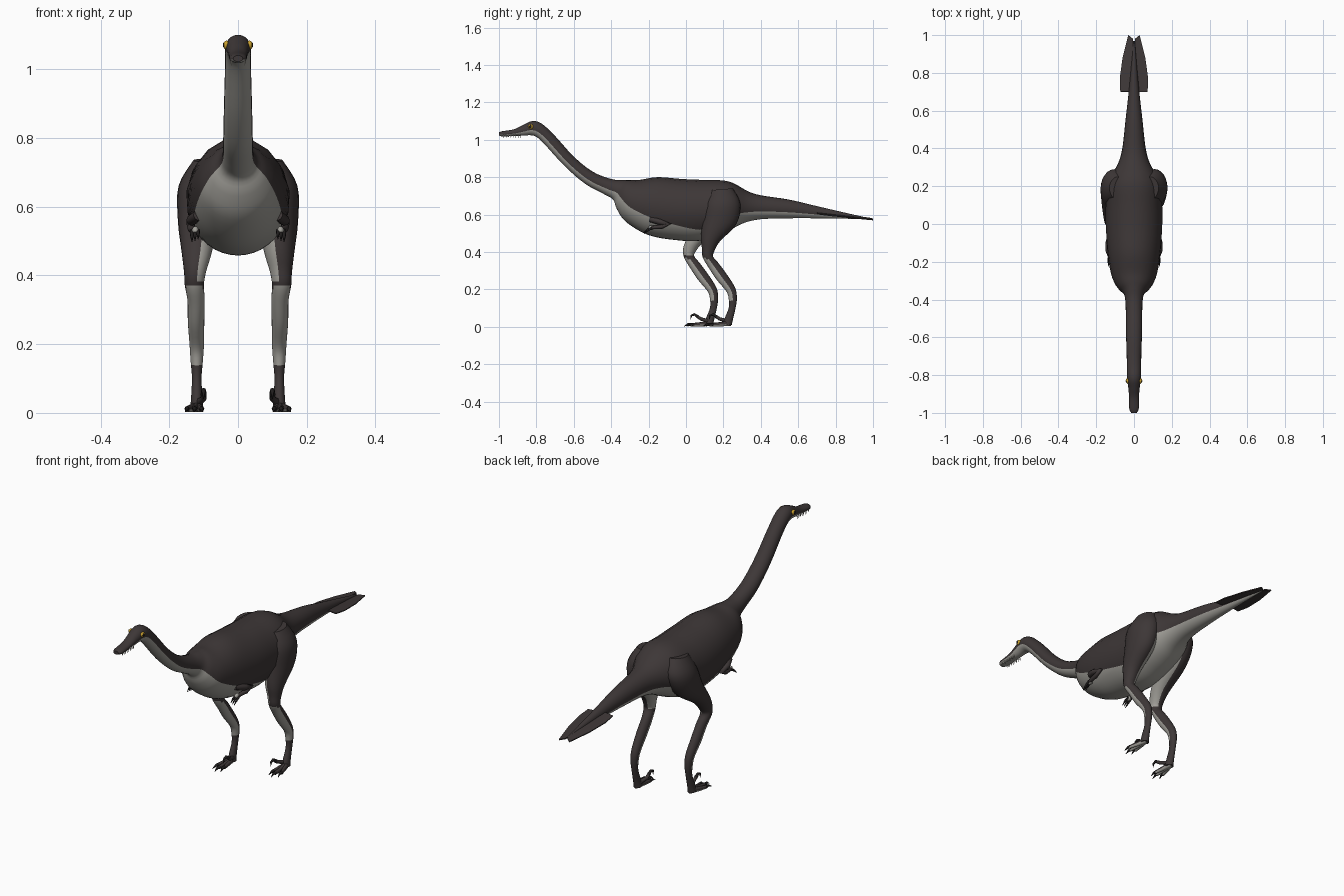
import bpy, bmesh, math
from mathutils import Vector

cube = bpy.data.objects.get("Cube")
if cube:
    bpy.data.objects.remove(cube, do_unlink=True)


def material(name, rgb):
    mat = bpy.data.materials.new(name)
    mat.use_nodes = True
    colour = (*rgb, 1)
    mat.diffuse_color = colour
    mat.node_tree.nodes["Principled BSDF"].inputs["Base Color"].default_value = colour
    return mat


DARK = material("dark plumage", (.047, .038, .038))
LIGHT = material("pale underside", (.36, .35, .32))
BLACK = material("black claw", (.015, .013, .013))
GOLD = material("gold eye", (.6, .36, .03))
IVORY = material("ivory tooth", (.6, .57, .5))


def finish(bm, name, mats):
    mesh = bpy.data.meshes.new(name)
    bm.to_mesh(mesh)
    bm.free()
    for mat in mats:
        mesh.materials.append(mat)
    obj = bpy.data.objects.new(name, mesh)
    bpy.context.collection.objects.link(obj)
    return obj


def smooth_rows(rows, steps):
    """Catmull-Rom interpolation of section rows."""
    result = []
    for i in range(len(rows) - 1):
        quad = [rows[max(i - 1, 0)], rows[i], rows[i + 1], rows[min(i + 2, len(rows) - 1)]]
        for s in range(steps):
            t = s / steps
            result.append([b + t * (c - a) / 2
                           + t * t * (a - 2.5 * b + 2 * c - d / 2)
                           + t ** 3 * (1.5 * (b - c) + (d - a) / 2)
                           for a, b, c, d in zip(*quad)])
    return result + [rows[-1]]


def loft(name, rows, share, rule=None, steps=4, arc=12):
    """Rows: x, far edge y z, under edge y z, half width. The under arc is its own band."""
    bm = bmesh.new()
    rings = []
    for x, ya, za, yb, zb, hw in smooth_rows(rows, steps):
        far, under = Vector((x, ya, za)), Vector((x, yb, zb))
        mid, up = (far + under) / 2, (far - under) / 2
        edge = math.asin(2 * share(ya) - 1)
        angles = [math.pi - edge + (math.pi + 2 * edge) * k / arc for k in range(arc)]
        angles += [edge + (math.pi - 2 * edge) * k / arc for k in range(arc)]
        rings.append([bm.verts.new(mid + up * math.sin(a) + Vector((hw * math.cos(a), 0, 0)))
                      for a in angles])
    n = 2 * arc
    lower = []
    for r, s in zip(rings, rings[1:]):
        for k in range(n):
            face = bm.faces.new((r[k], r[(k + 1) % n], s[(k + 1) % n], s[k]))
            if k < arc:
                lower.append(face)
    bm.faces.new(rings[0])
    bm.faces.new(rings[-1])
    bmesh.ops.recalc_face_normals(bm, faces=bm.faces)
    under_faces = set(lower)
    for face in bm.faces:
        face.smooth = len(face.verts) == 4
        inside = face in under_faces
        if rule:
            inside = rule(face.calc_center_median(), face.normal, inside)
        face.material_index = int(inside)
    return finish(bm, name, [DARK, LIGHT])


def limb(name, points, mat):
    """Tapered round path; points are x, y, z, radius."""
    curve = bpy.data.curves.new(name, "CURVE")
    curve.dimensions = "3D"
    curve.bevel_depth = 1
    curve.bevel_resolution = 2
    curve.use_fill_caps = True
    spline = curve.splines.new("POLY")
    spline.points.add(len(points) - 1)
    for p, (x, y, z, r) in zip(spline.points, points):
        p.co, p.radius = (x, y, z, 1), r
    curve.materials.append(mat)
    bpy.context.collection.objects.link(bpy.data.objects.new(name, curve))


def ball(name, centre, size, mat):
    bm = bmesh.new()
    bmesh.ops.create_uvsphere(bm, u_segments=12, v_segments=8, radius=1)
    for v in bm.verts:
        v.co = Vector(centre) + Vector(a * b for a, b in zip(v.co, size))
    for face in bm.faces:
        face.smooth = True
    finish(bm, name, [mat])


# Head, neck, trunk and tail in one skin
BODY = [
    (-1, 1.04, -1, 1.022, .014), (-.98, 1.046, -.98, 1.018, .025),
    (-.92, 1.056, -.92, 1.02, .026), (-.87, 1.08, -.87, 1.022, .03),
    (-.82, 1.1, -.83, 1.024, .036), (-.77, 1.085, -.8, 1.015, .038),
    (-.7, 1.02, -.76, .98, .038), (-.6, .91, -.65, .86, .041),
    (-.5, .83, -.54, .765, .043), (-.4, .79, -.44, .71, .045),
    (-.34, .785, -.39, .68, .055), (-.3, .785, -.37, .63, .085),
    (-.25, .785, -.32, .56, .115), (-.15, .8, -.2, .49, .138),
    (-.02, .79, -.05, .463, .15), (.1, .785, .07, .46, .15),
    (.2, .782, .17, .49, .145), (.26, .765, .24, .52, .125),
    (.33, .725, .31, .555, .085), (.4, .703, .4, .575, .062),
    (.55, .68, .55, .58, .045), (.7, .645, .7, .58, .028),
    (.85, .61, .85, .578, .014), (.97, .583, .97, .574, .004)]
BAND = [(-1.1, .36), (-.3, .36), (-.15, .3), (.1, .18), (.25, .33), (1.1, .3)]


def belly_share(y):
    for (a, f), (b, g) in zip(BAND, BAND[1:]):
        if a <= y <= b:
            return f + (g - f) * (y - a) / (b - a)
    return .3


loft("body", [(0, *row) for row in BODY], belly_share)

# Leg sections: x, back edge, front edge, half width
LEG = [
    (.085, .25, .74, .13, .73, .045), (.105, .29, .66, .1, .66, .068),
    (.115, .27, .55, .09, .57, .06), (.12, .18, .455, .08, .48, .044),
    (.125, .15, .4, .085, .42, .032), (.127, .145, .375, .09, .37, .028),
    (.122, .17, .345, .125, .31, .025), (.122, .215, .285, .165, .25, .024),
    (.12, .262, .21, .215, .19, .021), (.12, .272, .155, .228, .15, .018),
    (.12, .265, .1, .228, .1, .014), (.12, .25, .035, .205, .04, .017),
    (.12, .245, .01, .205, .012, .02)]

for side, word, stride in ((1, "left", 0), (-1, "right", -.1)):
    def shift(z):
        return stride * min(1, max(0, (.62 - z) / .2))

    def leg_rule(c, normal, front):
        if c.z > .38:
            return c.z < .6 and normal.x * side < -.25
        return front and .14 < c.z < .365

    loft(word + "_leg",
         [(side * x, ya + shift(za), za, yb + shift(zb), zb, hw)
          for x, ya, za, yb, zb, hw in LEG], lambda y: .5, leg_rule)

    # Three toes with claws, and the raised inner claw
    for toe, (spread, reach) in enumerate(((-.014, .14), (.006, .125), (.028, .145))):
        x0, x1 = side * .12, side * (.12 + spread)
        y0, y1 = .24 + stride, reach + stride
        loft(f"{word}_toe_{toe}",
             [(x0, y0, .035, y0, .004, .012),
              ((x0 + x1) / 2, (y0 + y1) / 2, .026, (y0 + y1) / 2, .002, .01),
              (x1, y1, .02, y1, .002, .007)], lambda y: .4, steps=2, arc=5)
        limb(f"{word}_toe_claw_{toe}",
             [(x1, y1 + .005, .012, .008), (x1, y1 - .015, .013, .006),
              (x1 + side * spread / 5, y1 - .035, .003, .001)], BLACK)
    xi = side * .1
    limb(word + "_raised_toe",
         [(side * .115, .22 + stride, .03, .011), (xi, .18 + stride, .042, .009),
          (xi, .16 + stride, .055, .008)], DARK)
    limb(word + "_sickle_claw",
         [(xi, .165 + stride, .052, .009), (xi, .145 + stride, .066, .007),
          (xi, .128 + stride, .06, .005), (xi, .125 + stride, .04, .001)], BLACK)

    # Small folded arm
    limb(word + "_arm",
         [(side * .115, -.19, .575, .016), (side * .135, -.14, .56, .016),
          (side * .138, -.09, .55, .012), (side * .135, -.13, .535, .012),
          (side * .127, -.185, .53, .009)], DARK)
    ball(word + "_palm", (side * .124, -.185, .53), (.01, .016, .013), LIGHT)
    for k in range(3):
        x = side * (.116 + .009 * k)
        limb(f"{word}_finger_{k}",
             [(x, -.18, .53, .006), (x, -.205, .522 - .004 * k, .005),
              (x, -.225, .505 - .004 * k, .001)], BLACK)

    # Tail feather vane
    bm = bmesh.new()
    outline = [(0, .7), (.072, .7), (.075, .77), (.06, .88), (.03, 1), (.005, .98)]
    bm.faces.new([bm.verts.new((side * x, y, .577 + (1 - y) * .12 - x * .1))
                  for x, y in outline])
    vane = finish(bm, word + "_tail_vane", [DARK])
    vane.modifiers.new("thickness", "SOLIDIFY").thickness = .005

    # Eye, pupil and teeth
    ball(word + "_eye", (side * .034, -.83, 1.07), (.009, .014, .013), GOLD)
    ball(word + "_pupil", (side * .041, -.832, 1.07), (.003, .007, .008), BLACK)
    for k in range(8):
        y = -.975 + k * .013
        limb(f"{word}_tooth_{k}", [(side * .019, y, 1.026, .003),
                                   (side * .02, y, 1.01, .0005)], IVORY)
